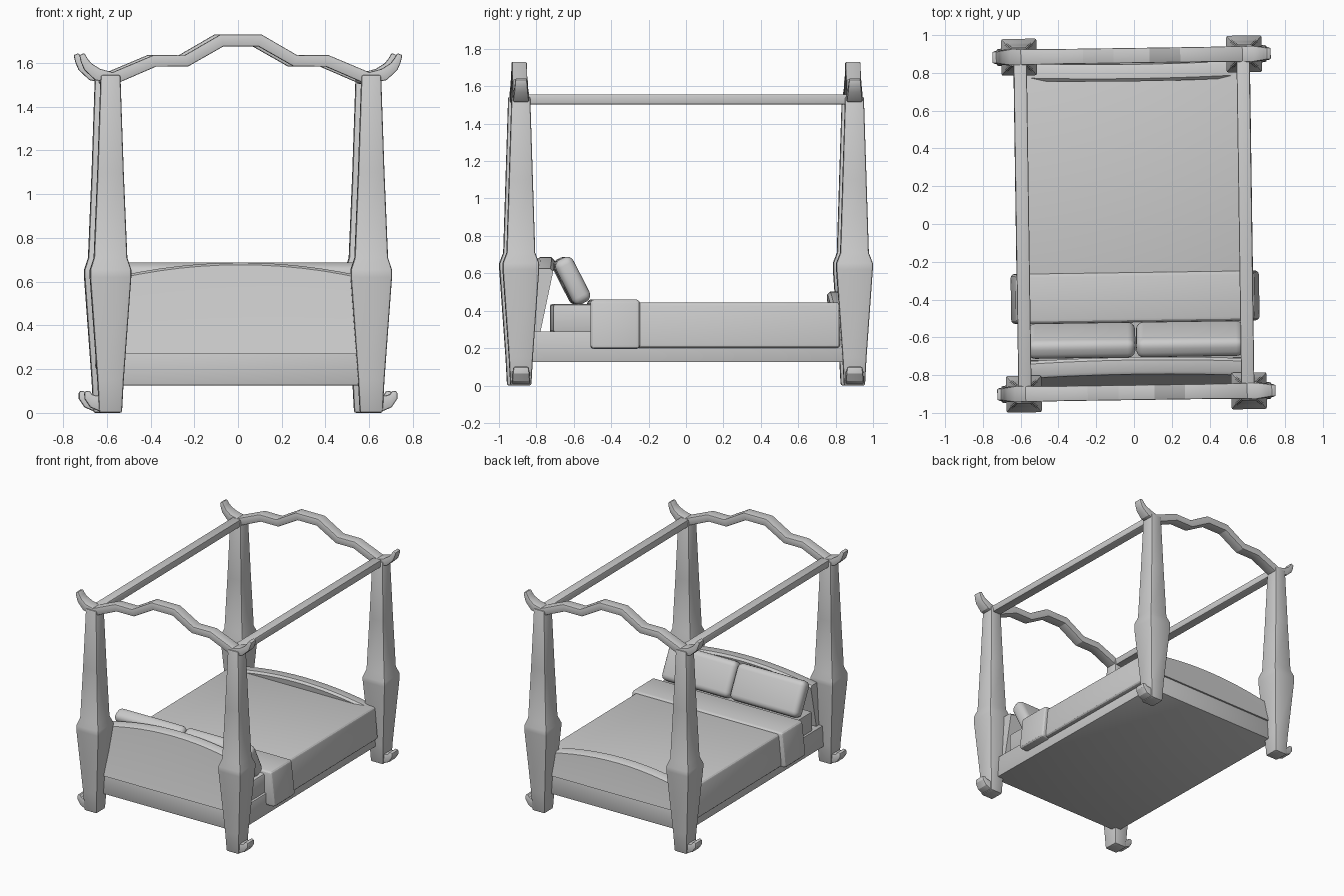
import bpy, bmesh, math
from mathutils import Vector, Matrix

if "Cube" in bpy.data.objects:
    bpy.data.objects.remove(bpy.data.objects["Cube"])

TURN = 0.0145  # the whole bed sits very slightly turned


def finish(bm, name, bevel=0.01, segs=2, angle=25):
    bmesh.ops.recalc_face_normals(bm, faces=bm.faces)
    if bevel:
        edges = [e for e in bm.edges if e.is_manifold and e.calc_face_angle(0) > math.radians(60)]
        bmesh.ops.bevel(bm, geom=edges, offset=bevel, segments=segs, profile=0.5,
                        affect='EDGES', clamp_overlap=True)
    me = bpy.data.meshes.new(name)
    bm.to_mesh(me)
    bm.free()
    ob = bpy.data.objects.new(name, me)
    bpy.context.collection.objects.link(ob)
    ob.rotation_euler.z = TURN
    bpy.ops.object.select_all(action='DESELECT')
    ob.select_set(True)
    bpy.context.view_layer.objects.active = ob
    bpy.ops.object.shade_smooth_by_angle(angle=math.radians(angle))
    return ob


def loft(sections, name, **kw):
    """Skin a row of equal-sized cross-sections and cap both ends."""
    bm = bmesh.new()
    rings = [[bm.verts.new(p) for p in s] for s in sections]
    n = len(rings[0])
    for a, b in zip(rings, rings[1:]):
        for i in range(n):
            j = (i + 1) % n
            bm.faces.new((a[i], a[j], b[j], b[i]))
    bm.faces.new(rings[0])
    bm.faces.new(rings[-1])
    return finish(bm, name, **kw)


def rect(cx, cy, z, hx, hy):
    return [(cx - hx, cy - hy, z), (cx + hx, cy - hy, z), (cx + hx, cy + hy, z), (cx - hx, cy + hy, z)]


def ribbon(path, y, name, **kw):
    """Sweep a rectangle along (x, z, half thickness, half depth) points."""
    secs = []
    for i, (x, z, t, d) in enumerate(path):
        a, b = path[max(i - 1, 0)], path[min(i + 1, len(path) - 1)]
        n = Vector((-(b[1] - a[1]), b[0] - a[0])).normalized() * t
        secs.append([(x + n.x, y - d, z + n.y), (x + n.x, y + d, z + n.y),
                     (x - n.x, y + d, z - n.y), (x - n.x, y - d, z - n.y)])
    return loft(secs, name, **kw)


def box(name, x, y, z, top=None, **kw):
    """Box from ranges; top optionally gives a narrower half width at the top."""
    cx, cy, hx, hy = (x[0] + x[1]) / 2, (y[0] + y[1]) / 2, (x[1] - x[0]) / 2, (y[1] - y[0]) / 2
    return loft([rect(cx, cy, z[0], hx, hy), rect(cx, cy, z[1], top or hx, hy)], name, **kw)


PX, PY = 0.596, 0.892

# posts with curled feet
POST = [(0.0, 0.052, 0.056), (0.15, 0.06, 0.064), (0.62, 0.094, 0.097), (0.655, 0.094, 0.097),
        (0.71, 0.076, 0.076), (1.1, 0.06, 0.064), (1.545, 0.045, 0.05)]
FOOT = [(0.59, 0.042, 0.042, 0.05), (0.635, 0.042, 0.038, 0.05), (0.675, 0.052, 0.03, 0.047),
        (0.698, 0.075, 0.02, 0.044), (0.704, 0.1, 0.012, 0.04)]
for sy, end in ((-1, "head"), (1, "foot")):
    for sx, side in ((-1, "left"), (1, "right")):
        loft([rect(sx * PX, sy * PY, z, hx, hy) for z, hx, hy in POST], f"{end}_post_{side}")
        ribbon([(sx * x, z, t, d) for x, z, t, d in FOOT], sy * PY, f"{end}_post_foot_{side}", bevel=0.008)

# wavy canopy bars ending in upturned horns
HALF = [(0.088, 1.702, 0.028, 0.04), (0.25, 1.609, 0.027, 0.04), (0.395, 1.609, 0.027, 0.04),
        (0.58, 1.53, 0.028, 0.042), (0.655, 1.547, 0.028, 0.042), (0.70, 1.583, 0.022, 0.036),
        (0.716, 1.612, 0.017, 0.033), (0.727, 1.64, 0.012, 0.03)]
WAVE = [(-x, z, t, d) for x, z, t, d in reversed(HALF)] + HALF
for sy, end in ((-1, "head"), (1, "foot")):
    ribbon(WAVE, sy * PY, f"{end}_canopy_bar", bevel=0.006)

# straight canopy side rails
for sx, side in ((-1, "left"), (1, "right")):
    box(f"canopy_side_rail_{side}", (sx * 0.59 - 0.035, sx * 0.59 + 0.035), (-0.89, 0.89), (1.503, 1.557),
        bevel=0.008)


# arched boards leaning inward
def board(name, sy, crest, drop, lean):
    secs = []
    for i in range(13):
        x = -0.56 + 1.12 * i / 12
        top = crest - drop * (x / 0.5) ** 2
        k = (top - 0.27) / (crest - 0.27)
        prof = [(0.885, 0.27), (0.885 - lean * 0.6 * k, 0.27 + (top - 0.27) * 0.5),
                (0.885 - lean * k, top - 0.01), (0.87 - lean * k, top),
                (0.81 - lean * k, top), (0.795 - lean * k, top - 0.015), (0.79, 0.27)]
        secs.append([(x, sy * y, z) for y, z in prof])
    loft(secs, name, bevel=0, angle=35)


board("headboard", -1, 0.687, 0.05, 0.09)
board("footboard", 1, 0.502, 0.05, 0.04)

# bed base and mattress
box("bed_base", (-0.59, 0.59), (-0.872, 0.872), (0.125, 0.29), bevel=0.006)
box("mattress", (-0.575, 0.575), (-0.72, 0.80), (0.28, 0.436), bevel=0.015)

# blanket and its folded band
box("blanket", (-0.628, 0.628), (-0.40, 0.815), (0.2, 0.445), top=0.605, bevel=0.02, segs=3)
box("blanket_fold", (-0.66, 0.66), (-0.52, -0.255), (0.195, 0.46), top=0.63, bevel=0.022, segs=3)

# pillows leaning on the headboard
for sx, side in ((-1, "left"), (1, "right")):
    bm = bmesh.new()
    bmesh.ops.create_cube(bm, size=1)
    m = (Matrix.Translation((sx * 0.287, -0.613, 0.56)) @ Matrix.Rotation(math.radians(27), 4, 'X')
         @ Matrix.Diagonal((0.57, 0.105, 0.265, 1)))
    bmesh.ops.transform(bm, matrix=m, verts=bm.verts)
    finish(bm, f"pillow_{side}", bevel=0.04, segs=4, angle=40)
